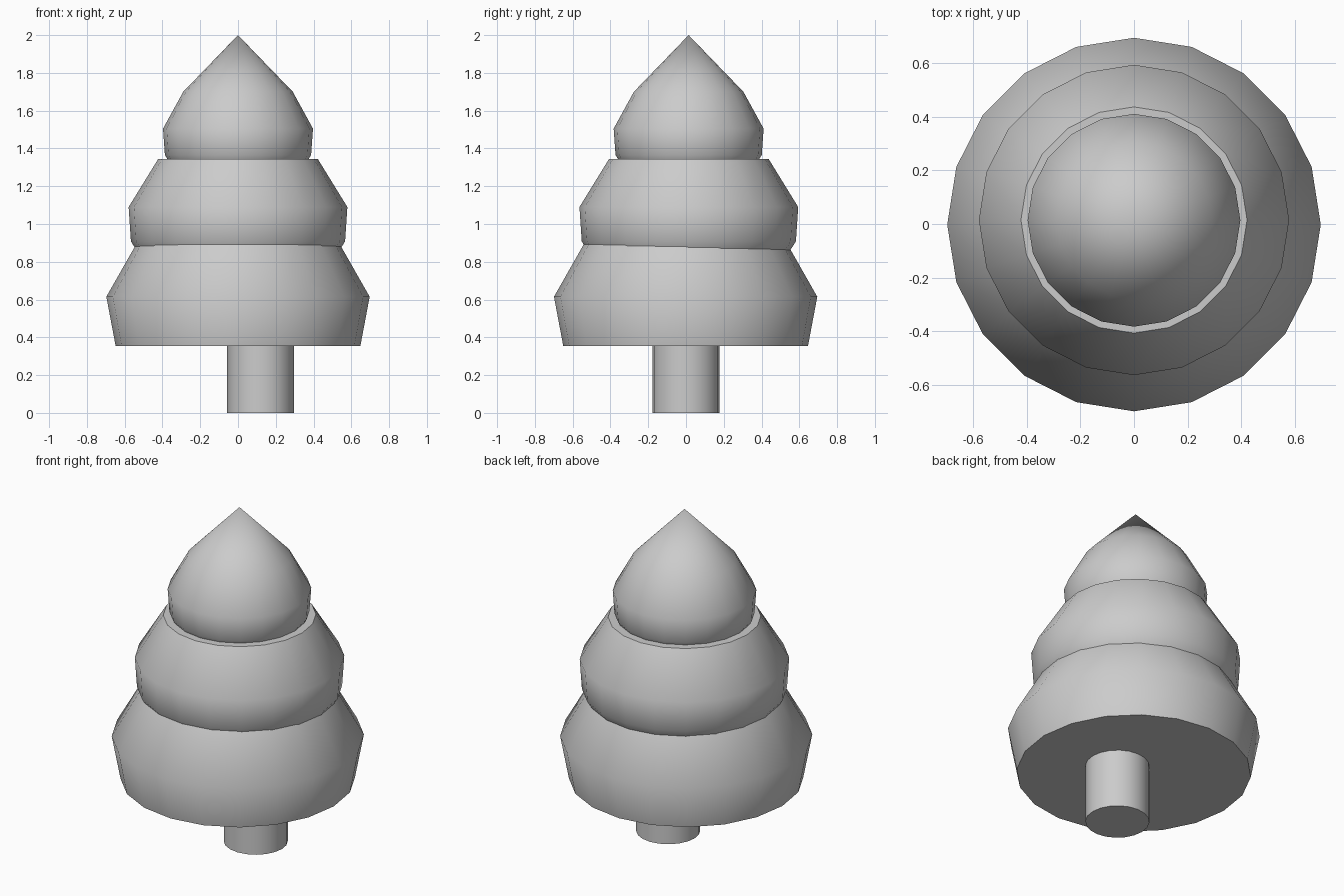
import bpy, bmesh, math

if "Cube" in bpy.data.objects:
    bpy.data.objects.remove(bpy.data.objects["Cube"])

SIDES = 20


def lathe(name, profile, cx=0.0, cy=0.0):
    """Revolve (radius, z) points about a vertical axis; cap open ends."""
    bm = bmesh.new()
    rings = []
    for r, z in profile:
        if r == 0:
            rings.append([bm.verts.new((cx, cy, z))] * SIDES)
        else:
            rings.append([bm.verts.new((cx + r * math.cos(math.tau * i / SIDES),
                                        cy + r * math.sin(math.tau * i / SIDES), z))
                          for i in range(SIDES)])
    for a, b in zip(rings, rings[1:]):
        for i in range(SIDES):
            j = (i + 1) % SIDES
            # dict.fromkeys merges the repeated tip vertex into a triangle
            bm.faces.new(list(dict.fromkeys((a[i], a[j], b[j], b[i]))))
    bm.faces.new(rings[0][::-1])
    if profile[-1][0] > 0:
        bm.faces.new(rings[-1])
    bmesh.ops.recalc_face_normals(bm, faces=bm.faces[:])
    mesh = bpy.data.meshes.new(name)
    bm.to_mesh(mesh)
    bm.free()
    ob = bpy.data.objects.new(name, mesh)
    bpy.context.collection.objects.link(ob)
    bpy.ops.object.select_all(action='DESELECT')
    ob.select_set(True)
    bpy.context.view_layer.objects.active = ob
    bpy.ops.object.shade_smooth_by_angle(angle=math.radians(40))
    return ob


# Trunk, set off to the right
lathe("trunk", [(0.177, 0.0), (0.177, 0.36)], cx=0.12)

# Foliage tiers, bottom to top
lathe("lower_foliage", [(0.648, 0.355), (0.697, 0.615), (0.535, 0.9)], cy=-0.002)
lathe("middle_foliage", [(0.53, 0.85), (0.567, 0.908), (0.579, 1.09), (0.422, 1.345)], cy=0.015)
lathe("top_foliage", [(0.365, 1.33), (0.387, 1.365), (0.397, 1.505),
                      (0.29, 1.70), (0.0, 2.0)], cy=0.014)
